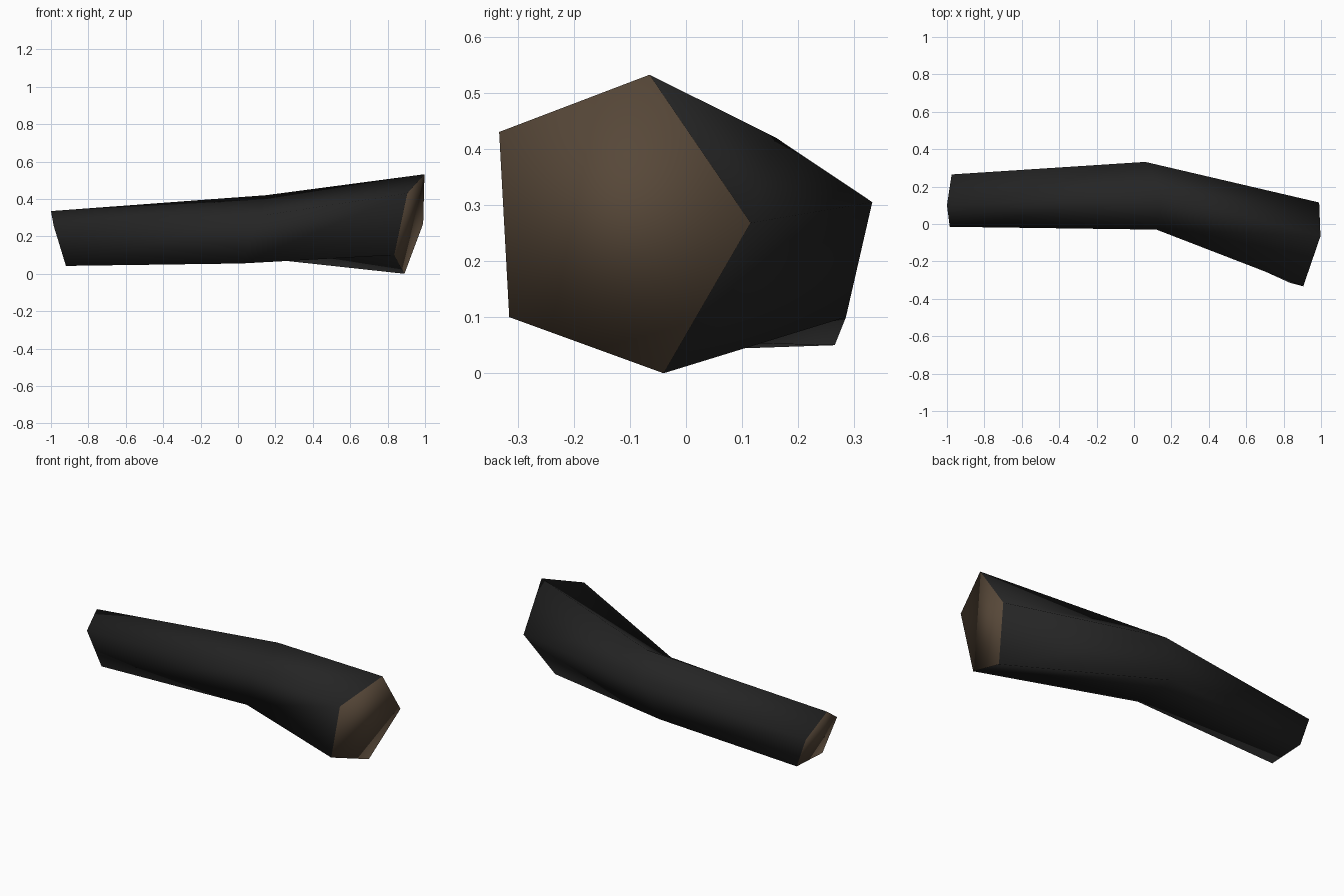
import bpy, bmesh

if "Cube" in bpy.data.objects:
    bpy.data.objects.remove(bpy.data.objects["Cube"])


def material(name, rgb):
    m = bpy.data.materials.new(name)
    m.diffuse_color = (*rgb, 1.0)
    m.use_nodes = True
    m.node_tree.nodes["Principled BSDF"].inputs["Base Color"].default_value = m.diffuse_color
    return m


# Three five-sided cross-sections along the bent log: thin end, bend, thick end
SECTIONS = [
    [(-0.985, -0.015, 0.255), (-1.0, 0.10, 0.335), (-0.975, 0.265, 0.225),
     (-0.915, 0.265, 0.05), (-0.92, 0.03, 0.042)],
    [(0.12, -0.03, 0.31), (0.15, 0.16, 0.42), (0.06, 0.332, 0.305),
     (-0.03, 0.285, 0.10), (0.02, 0.055, 0.055)],
    [(0.905, -0.333, 0.43), (0.997, -0.065, 0.532), (0.99, 0.115, 0.268),
     (0.89, -0.04, 0.0), (0.835, -0.315, 0.10)],
]

bm = bmesh.new()
rings = [[bm.verts.new(p) for p in s] for s in SECTIONS]

# Charred bark: skin between neighbouring sections
for a, b in zip(rings, rings[1:]):
    for i in range(5):
        j = (i + 1) % 5
        bm.faces.new((a[i], a[j], b[j], b[i]))

# Bare wood on the two cut ends
for ring in (rings[0], rings[-1]):
    bm.faces.new(ring).material_index = 1

bmesh.ops.recalc_face_normals(bm, faces=bm.faces)
for f in bm.faces:
    f.smooth = True

mesh = bpy.data.meshes.new("charred_log")
bm.to_mesh(mesh)
bm.free()
mesh.materials.append(material("charred black", (0.018, 0.018, 0.018)))
mesh.materials.append(material("cut wood brown", (0.095, 0.064, 0.040)))
log = bpy.data.objects.new("charred_log", mesh)
bpy.context.collection.objects.link(log)
